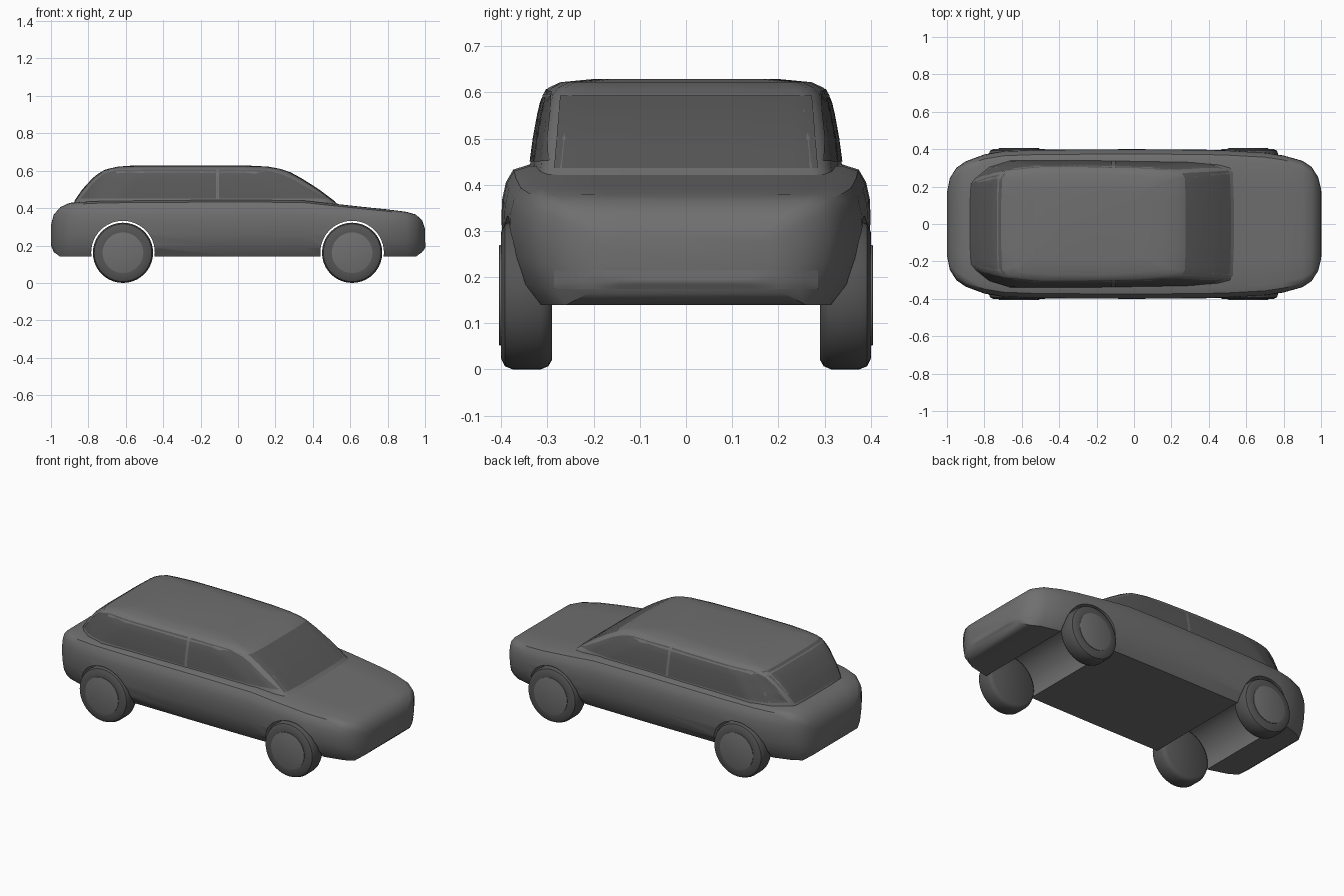
import bpy, bmesh, math
from mathutils import Vector
from mathutils.bvhtree import BVHTree

if "Cube" in bpy.data.objects:
    bpy.data.objects.remove(bpy.data.objects["Cube"])


def material(name, v):
    m = bpy.data.materials.new(name)
    m.diffuse_color = (v, v, v, 1)
    m.use_nodes = True
    m.node_tree.nodes["Principled BSDF"].inputs["Base Color"].default_value = m.diffuse_color
    return m


PAINT, GLASS, RUBBER = material("paint", 0.16), material("glass", 0.10), material("rubber", 0.09)


def make(name, bm, mat):
    bmesh.ops.remove_doubles(bm, verts=bm.verts, dist=1e-5)
    me = bpy.data.meshes.new(name)
    bm.to_mesh(me)
    bm.free()
    ob = bpy.data.objects.new(name, me)
    bpy.context.collection.objects.link(ob)
    me.materials.append(mat)
    return ob


def smooth(ob, angle=40):
    bpy.ops.object.select_all(action='DESELECT')
    ob.select_set(True)
    bpy.context.view_layer.objects.active = ob
    bpy.ops.object.shade_smooth_by_angle(angle=math.radians(angle))


def loft(name, rings, mat, caps=True):
    bm = bmesh.new()
    loops = [[bm.verts.new(p) for p in r] for r in rings]
    n = len(rings[0])
    for a, b in zip(loops, loops[1:]):
        for i in range(n):
            bm.faces.new((a[i], a[(i + 1) % n], b[(i + 1) % n], b[i]))
    if caps:
        bm.faces.new(loops[0])
        bm.faces.new(loops[-1])
    bmesh.ops.recalc_face_normals(bm, faces=bm.faces)
    return make(name, bm, mat)


def lerp_table(t, x):
    for (x0, y0), (x1, y1) in zip(t, t[1:]):
        if x <= x1:
            return y0 + (y1 - y0) * max(0, (x - x0) / (x1 - x0))
    return t[-1][1]


# Lower body: sections along x as (x, half width, bottom, top)
stations = [(-1, .17, .20, .31), (-.985, .245, .165, .365), (-.95, .30, .14, .405),
            (-.9, .335, .14, .428), (-.8, .372, .14, .436), (-.7, .39, .14, .44),
            (-.5, .398, .14, .442), (0, .40, .14, .445), (.35, .398, .14, .442),
            (.5, .394, .14, .425), (.7, .382, .14, .403), (.8, .366, .14, .393),
            (.9, .338, .14, .38), (.95, .305, .14, .366), (.985, .25, .165, .335), (1, .19, .19, .29)]
section = [(.85, 0), (.94, .17), (.985, .4), (1, .6), (.995, .75), (.975, .87), (.935, .96), (.85, .995), (.5, 1)]
rings = []
for x, w, b, t in stations:
    half = [(x, f * w, b + h * (t - b)) for f, h in section]
    rings.append(half + [(x, -y, z) for x, y, z in reversed(half)])
body = loft("lower_body", rings, PAINT)

# Wheel arches cut through the full width
AXLES = (-.615, .61)
for ax in AXLES:
    bpy.ops.mesh.primitive_cylinder_add(vertices=48, radius=.17, depth=1.2, location=(ax, 0, .162),
                                        rotation=(math.pi / 2, 0, 0))
    cutter = bpy.context.object
    cutter.name = "arch_cutter"
    cutter.hide_render = True
    mod = body.modifiers.new("arch", 'BOOLEAN')
    mod.object = cutter
    mod.solver = 'EXACT'
    bpy.context.view_layer.objects.active = body
    bpy.ops.object.modifier_apply(modifier=mod.name)
    bpy.data.objects.remove(cutter)
smooth(body)

# Cabin: layers up z as (z, rear x, front x, half width, rear half width)
layers = [(.40, -.89, .56, .345, .235), (.44, -.872, .51, .338, .24), (.50, -.83, .43, .33, .255),
          (.56, -.775, .335, .319, .268), (.595, -.73, .27, .31, .275), (.61, -.695, .225, .298, .27),
          (.622, -.64, .16, .272, .25), (.629, -.54, .02, .2, .19)]
rings = []
for z, xr, xf, w, rw in layers:
    half = [(xr, rw * .5), (xr + .005, rw * .9), (xr + .03, rw + .02 * w), (xr + .1, rw + .65 * (w - rw)),
            (xr + .21, w), (-.2, w), (xf - .2, .975 * w), (xf - .07, .93 * w),
            (xf - .02, .88 * w), (xf - .005, .8 * w), (xf, .4 * w)]
    rings.append([(x, y, z) for x, y in half] + [(x, -y, z) for x, y in reversed(half)])
cabin = loft("cabin", rings, PAINT)
smooth(cabin)


# Panels laid onto a surface by projecting a grid of rays
def panel(name, target, point, ray, nu, nv, mat, lift=.002):
    src = bmesh.new()
    src.from_mesh(target.data)
    tree = BVHTree.FromBMesh(src)
    ray = Vector(ray)
    bm = bmesh.new()
    grid = []
    for i in range(nu + 1):
        row = []
        for j in range(nv + 1):
            hit, nor, _, _ = tree.ray_cast(Vector(point(i / nu, j / nv)), ray)
            row.append(bm.verts.new(hit + nor * lift) if hit else None)
        grid.append(row)
    for i in range(nu):
        for j in range(nv):
            q = (grid[i][j], grid[i + 1][j], grid[i + 1][j + 1], grid[i][j + 1])
            if all(q):
                f = bm.faces.new(q)
                f.normal_update()
                if f.normal.dot(ray) > 0:
                    f.normal_flip()
    src.free()
    smooth(make(name, bm, mat))


# Side windows, split by the centre pillar
window_top = [(-.84, .452), (-.77, .54), (-.71, .588), (-.64, .603), (-.1, .606), (.15, .6),
              (.22, .585), (.28, .56), (.38, .503), (.475, .452)]
for s, side in ((-1, "right"), (1, "left")):
    for x0, x1, part in ((-.84, -.118, "rear"), (-.102, .475, "front")):
        def side_point(u, v):
            x = x0 + (x1 - x0) * u
            return (x, s, .45 + v * (lerp_table(window_top, x) - .45))
        panel(f"{side}_{part}_window", cabin, side_point, (0, -s, 0), 24, 6, GLASS)


# Windscreen, rear window and front grille
def end_panel(name, target, s, z0, z1, w0, w1, mat):
    panel(name, target, lambda u, v: (2 * s, (2 * u - 1) * (w0 + (w1 - w0) * v), z0 + (z1 - z0) * v),
          (-s, 0, 0), 20, 8, mat)


end_panel("windscreen", cabin, 1, .435, .592, .285, .272, GLASS)
end_panel("rear_window", cabin, -1, .44, .604, .215, .27, GLASS)
end_panel("front_grille", body, 1, .175, .215, .285, .285, PAINT)

# Wheels: turned profile as (radius, y)
profile = [(.14, .29), (.154, .298), (.161, .315), (.161, .375), (.154, .392), (.138, .40), (.112, .401)]
hub = [(.109, .385), (.109, .404), (.106, .405)]


def turned(name, prof, ax, s, mat):
    ob = loft(name, [[(ax + r * math.cos(a), s * y, .161 + r * math.sin(a))
                      for a in (k * math.tau / 40 for k in range(40))] for r, y in prof], mat)
    smooth(ob)


for ax, end in zip(AXLES, ("rear", "front")):
    for s, side in ((-1, "right"), (1, "left")):
        turned(f"{end}_{side}_tyre", profile, ax, s, RUBBER)
        turned(f"{end}_{side}_hub", hub, ax, s, PAINT)
